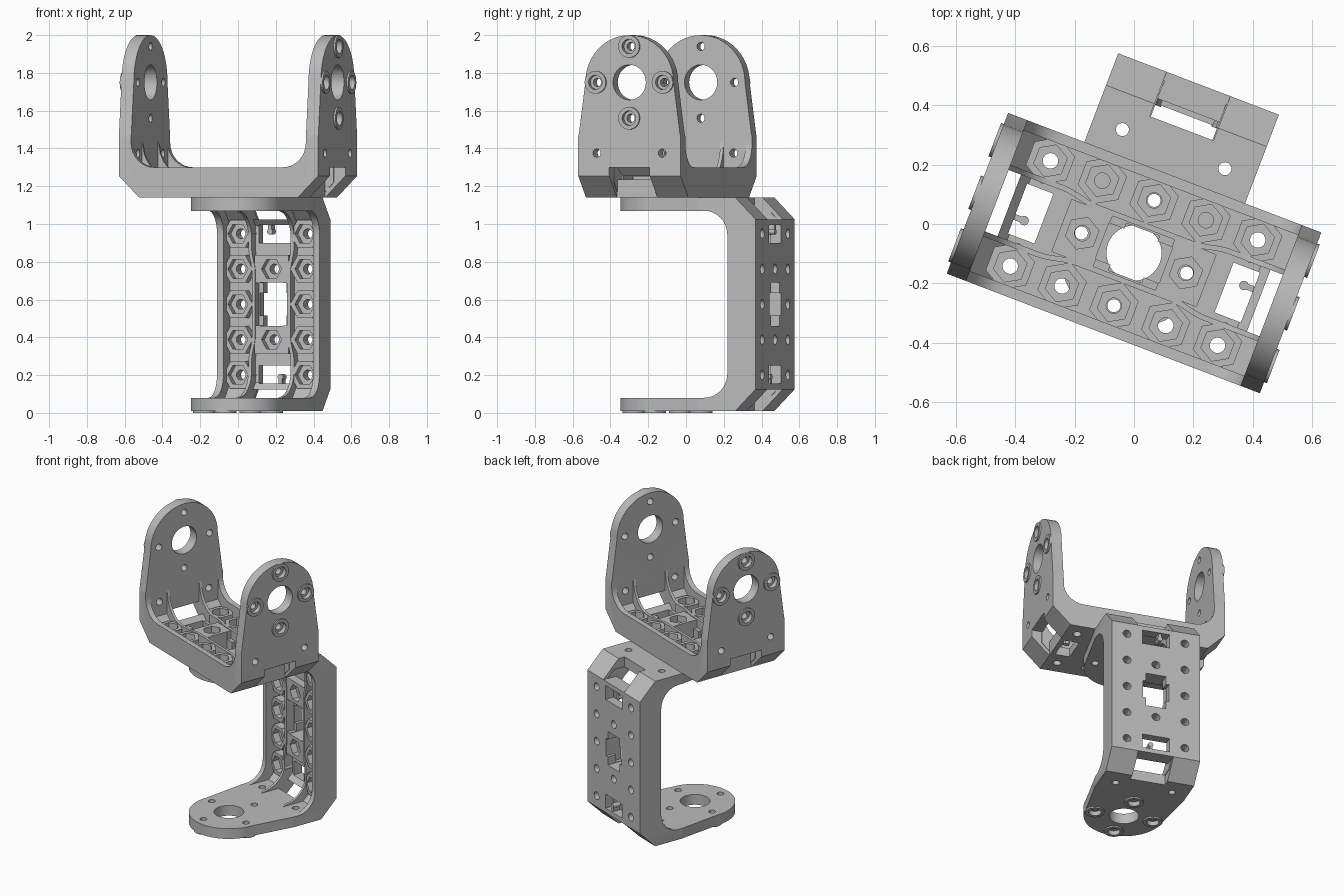
import bpy, bmesh, math
from mathutils import Matrix, Vector

if "Cube" in bpy.data.objects:
    bpy.data.objects.remove(bpy.data.objects["Cube"])

# Main bracket sizes
HALF, IN, W, H, CH = 0.565, 0.495, 0.29, 0.86, 0.115
PIVOT, PITCH, ROW = 0.61, 0.187, 0.19
ANGLE = math.radians(-20.9)

grey = bpy.data.materials.new("bracket grey")
grey.use_nodes = True
grey.diffuse_color = (0.5, 0.5, 0.5, 1)
grey.node_tree.nodes["Principled BSDF"].inputs["Base Color"].default_value = (0.5, 0.5, 0.5, 1)


def finish(name, bm):
    bmesh.ops.recalc_face_normals(bm, faces=bm.faces)
    me = bpy.data.meshes.new(name)
    bm.to_mesh(me)
    bm.free()
    me.materials.append(grey)
    ob = bpy.data.objects.new(name, me)
    bpy.context.collection.objects.link(ob)
    return ob


def prism(bm, pts, lo, hi, axis):
    """Extrude a 2D outline along y (x,z points) or x (y,z points)."""
    def place(p, d):
        return (p[0], d, p[1]) if axis == "y" else (d, p[0], p[1])
    a = [bm.verts.new(place(p, lo)) for p in pts]
    b = [bm.verts.new(place(p, hi)) for p in pts]
    bm.faces.new(a)
    bm.faces.new(b[::-1])
    for i in range(len(pts)):
        j = (i + 1) % len(pts)
        bm.faces.new((a[i], b[i], b[j], a[j]))


def cyl(bm, r, centre, depth, axis="z", sides=28):
    rot = Matrix.Rotation(math.pi / 2 if axis == "x" else 0, 4, "Y")
    bmesh.ops.create_cone(bm, cap_ends=True, segments=sides, radius1=r, radius2=r,
                          depth=depth, matrix=Matrix.Translation(centre) @ rot)


def box(bm, centre, size):
    bmesh.ops.create_cube(bm, size=1, matrix=Matrix.Translation(centre)
                          @ Matrix.Diagonal((*size, 1)))


def boolean(ob, other, op):
    m = ob.modifiers.new("cut", "BOOLEAN")
    m.object, m.operation, m.solver = other, op, "EXACT"
    dg = bpy.context.evaluated_depsgraph_get()
    me = bpy.data.meshes.new_from_object(ob.evaluated_get(dg))
    ob.modifiers.clear()
    ob.data = me


def u_profile(inner):
    """Outer chamfered U, closed by the inner right-hand contour and its mirror."""
    right = [(HALF - CH, 0), (HALF, CH), (HALF, H), (IN, H)] + inner
    return right + [(-x, z) for x, z in reversed(right)]


# Nut positions on the base and screw positions on the arms
outer_nuts = [(i * PITCH, s * ROW) for i in range(-2, 3) for s in (-1, 1)]
centre_nuts = [(-PITCH, 0), (PITCH, 0)]
arm_screws = [(0, PIVOT + 0.19), (0, PIVOT - 0.19), (0.19, PIVOT), (-0.19, PIVOT)]

# Body: thin U plate plus two filleted side rails
bm = bmesh.new()
prism(bm, u_profile([(IN, 0.14), (IN - 0.08, 0.06)]), -W, W, "y")
body = finish("body", bm)
R = 0.13
fillet = [(IN - R + R * math.cos(t), 0.16 + R - R * math.sin(t))
          for t in [k * math.pi / 16 for k in range(9)]]
for s in (-1, 1):
    bm = bmesh.new()
    prism(bm, u_profile(fillet), *sorted((s * W, s * 0.254)), "y")
    rail = finish("rail", bm)
    boolean(body, rail, "UNION")
    bpy.data.objects.remove(rail)

# Rounded, tapering arm outline
bm = bmesh.new()
arc = [(0.25 * math.cos(t), PIVOT + 0.25 * math.sin(t))
       for t in [k * math.pi / 24 for k in range(25)]]
prism(bm, [(-W - 0.01, -0.1), (W + 0.01, -0.1), (W + 0.01, 0.28), (W - 0.004, 0.34)]
      + arc + [(-W + 0.004, 0.34), (-W - 0.01, 0.28)], -1, 1, "x")
outline = finish("outline_cutter", bm)
boolean(body, outline, "INTERSECT")

# Cutters: through holes, chamfer windows and end slots
bm = bmesh.new()
for x, y in outer_nuts + centre_nuts:
    cyl(bm, 0.026, (x, y, 0.05), 0.4)
box(bm, (0, 0, 0.1), (0.23, 0.13, 0.4))
for s in (-1, 1):
    cyl(bm, 0.093, (s * 0.53, 0, PIVOT), 0.2, "x", 40)
    for y, z in arm_screws + [(-0.185, 0.235), (0.185, 0.235)]:
        cyl(bm, 0.022, (s * 0.53, y, z), 0.2, "x", 20)
    box(bm, (s * 0.575, 0, 0.03), (0.25, 0.23, 0.26))
    box(bm, (s * 0.3725, 0, 0.1), (0.095, 0.18, 0.4))
holes = finish("hole_cutter", bm)

# Cutters: nut pockets, middle opening bulge and screw recesses
bm = bmesh.new()
for x, y in outer_nuts + centre_nuts:
    cyl(bm, 0.057, (x, y, 0.17), 0.2, sides=6)
box(bm, (0, 0, 0.1), (0.12, 0.17, 0.4))
for s in (-1, 1):
    for y, z in arm_screws:
        cyl(bm, 0.038, (s * 0.595, y, z), 0.1, "x")
recesses = finish("recess_cutter", bm)

# Raised hexagonal nut seats and square middle seats
parts = [body]
for i, (x, y) in enumerate(outer_nuts):
    bm = bmesh.new()
    cyl(bm, 0.084, (x, y, 0.08), 0.07, sides=6)
    parts.append(finish("nut_seat_%d" % (i + 1), bm))
for i, (x, y) in enumerate(centre_nuts):
    bm = bmesh.new()
    box(bm, (x, y, 0.08), (0.15, 0.19, 0.066))
    parts.append(finish("middle_seat_%d" % (i + 1), bm))

# Rings around the arm screws
for s in (-1, 1):
    for i, (y, z) in enumerate(arm_screws):
        bm = bmesh.new()
        cyl(bm, 0.06, (s * (HALF + 0.003), y, z), 0.014, "x")
        parts.append(finish("screw_ring_%s_%d" % ("ab"[s > 0], i + 1), bm))

# Cut all of these parts
for ob in parts:
    boolean(ob, holes, "DIFFERENCE")
    boolean(ob, recesses, "DIFFERENCE")
for cutter in (outline, holes, recesses):
    bpy.data.objects.remove(cutter)

# Wavy ribs that sweep up the arms as gussets
for s in (-1, 1):
    bm = bmesh.new()
    rings = []
    for k in range(-30, 31):
        x = k / 30 * 0.5
        a = abs(x)
        t = min(max((a - 0.17) / 0.13, 0), 1)
        y = s * (0.1 + 0.02 * t * t * (3 - 2 * t))
        g = min(max((a - 0.35) / 0.15, 0), 1)
        top = 0.118 + 0.21 * (1 - math.sqrt(1 - g * g))
        low = max(0.03, a - 0.42)
        rings.append([bm.verts.new((x, y + d, z)) for d, z in
                      ((-0.009, low), (0.009, low), (0.009, top), (-0.009, top))])
    for p, q in zip(rings, rings[1:]):
        for j in range(4):
            bm.faces.new((p[j], p[(j + 1) % 4], q[(j + 1) % 4], q[j]))
    bm.faces.new(rings[0])
    bm.faces.new(rings[-1])
    parts.append(finish("rib_%s" % ("a" if s < 0 else "b"), bm))

# Small latch fingers in the end slots
for s in (-1, 1):
    bm = bmesh.new()
    cyl(bm, 0.016, (s * 0.385, s * 0.03, 0.035), 0.05, sides=16)
    box(bm, (s * 0.4075, s * 0.03, 0.035), (0.045, 0.02, 0.049))
    parts.append(finish("latch_%s" % ("a" if s < 0 else "b"), bm))

# Smooth shading on round walls only
bpy.ops.object.select_all(action="DESELECT")
for ob in parts:
    ob.select_set(True)
bpy.context.view_layer.objects.active = body
bpy.ops.object.shade_smooth_by_angle(angle=math.radians(25))

# Place the upper bracket upright, and a sideways copy below sharing its pivot axis
pivot = Vector((0, -0.098, 0))
u = Vector((math.cos(ANGLE), math.sin(ANGLE), 0))
v = Vector((-u.y, u.x, 0))
upper = Matrix.Translation(pivot + Vector((0, 0, 1.14))) @ Matrix.Rotation(ANGLE, 4, "Z")
turn = Matrix((Vector((0, 0, 1)), -u, -v)).transposed().to_4x4()
lower = Matrix.Translation(pivot + v * PIVOT + Vector((0, 0, 0.575))) @ turn
for ob in parts:
    twin = ob.copy()
    bpy.context.collection.objects.link(twin)
    twin.name = "lower_" + ob.name
    twin.matrix_world = lower
    ob.name = "upper_" + ob.name
    ob.matrix_world = upper
